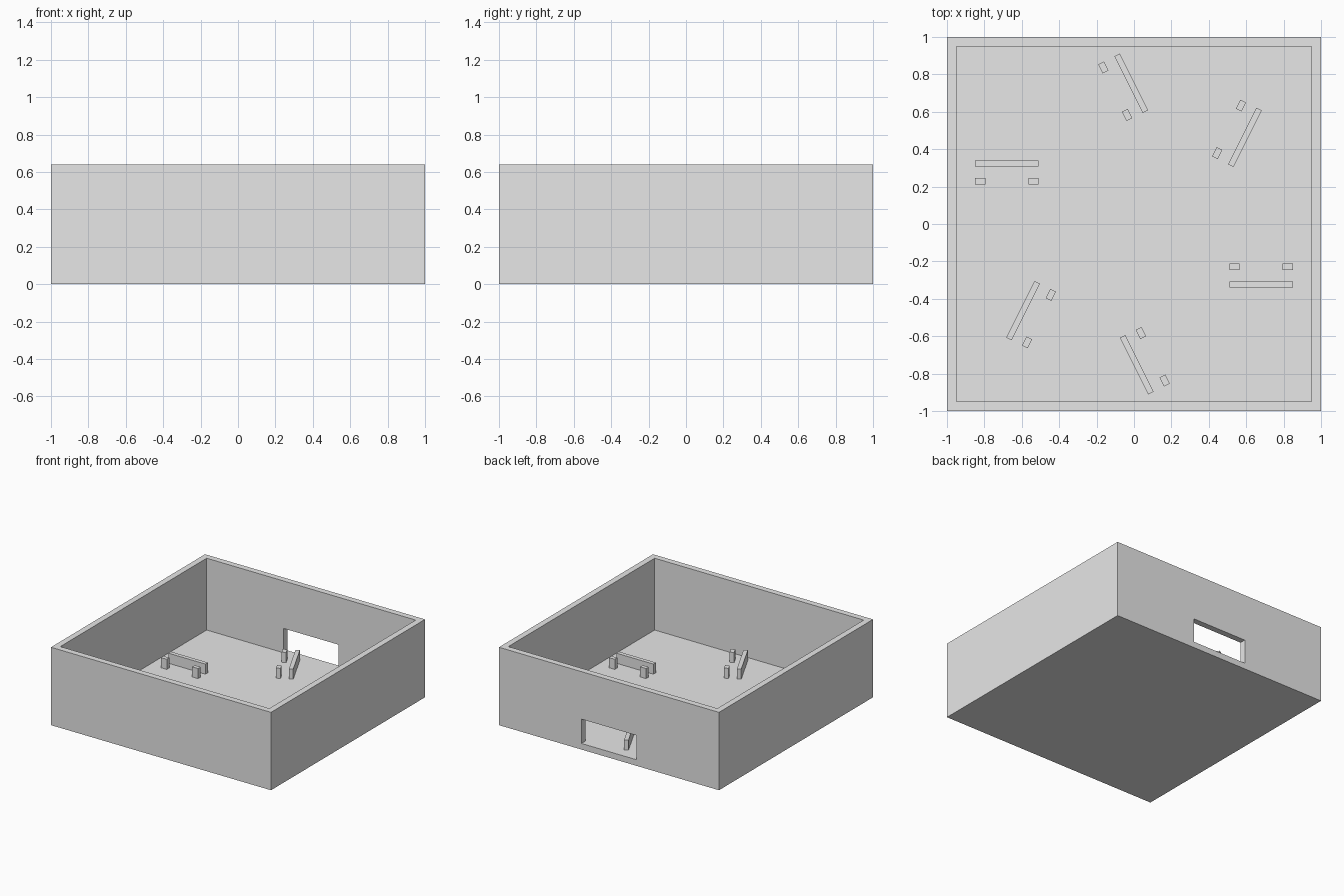
import bpy
from math import radians
from mathutils import Matrix, Vector

default = bpy.data.objects.get("Cube")
if default:
    bpy.data.objects.remove(default, do_unlink=True)

GREY = bpy.data.materials.new("plain grey")
GREY.use_nodes = True
GREY.diffuse_color = (0.8, 0.8, 0.8, 1)
GREY.node_tree.nodes["Principled BSDF"].inputs["Base Color"].default_value = (0.8, 0.8, 0.8, 1)

HEIGHT, WALL, FLOOR = 0.64, 0.05, 0.05


def box(name, low, high, turn=0):
    """Box between two corners, turned about the vertical axis through the origin."""
    low, high = Vector(low), Vector(high)
    bpy.ops.mesh.primitive_cube_add(size=1)
    obj = bpy.context.object
    obj.name = name
    obj.data.transform(Matrix.Rotation(radians(turn), 4, "Z")
                       @ Matrix.Translation((low + high) / 2)
                       @ Matrix.Diagonal((*(high - low), 1)))
    obj.data.materials.append(GREY)
    return obj


def cut(target, cutter):
    mod = target.modifiers.new("cut", "BOOLEAN")
    mod.operation, mod.solver, mod.object = "DIFFERENCE", "EXACT", cutter
    bpy.context.view_layer.objects.active = target
    bpy.ops.object.modifier_apply(modifier=mod.name)
    bpy.data.objects.remove(cutter, do_unlink=True)


# Open-topped arena with a doorway in the back wall
arena = box("arena", (-1, -1, 0), (1, 1, HEIGHT))
inner = 1 - WALL
cut(arena, box("cavity", (-inner, -inner, FLOOR), (inner, inner, 1)))
cut(arena, box("doorway", (-0.25, 0.9, FLOOR), (0.25, 1.1, 0.25)))

# Six barriers around the middle, each with two posts beside it
TOP = FLOOR + 0.083
for i, turn in enumerate((0, -63.43, -116.57, 180, 116.57, 63.43), 1):
    box(f"barrier_{i}", (-0.849, 0.307, FLOOR), (-0.511, 0.340, TOP), turn)
    for side, x in (("outer", -0.849), ("inner", -0.565)):
        box(f"{side}_post_{i}", (x, 0.211, FLOOR), (x + 0.054, 0.245, TOP), turn)
